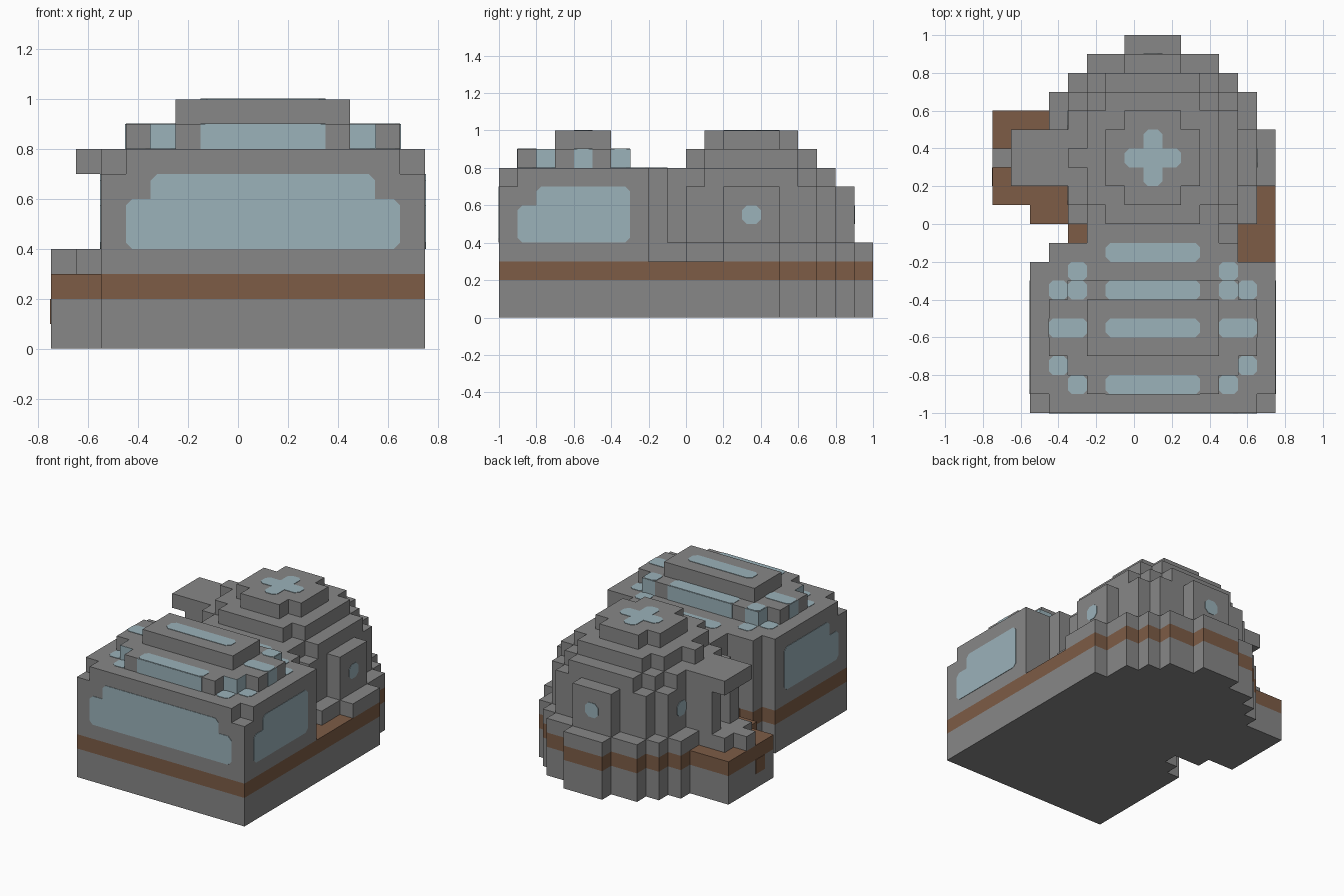
import bpy, bmesh
from mathutils import Vector
from itertools import product

if "Cube" in bpy.data.objects:
    bpy.data.objects.remove(bpy.data.objects["Cube"])


def material(name, rgb):
    m = bpy.data.materials.new(name)
    m.use_nodes = True
    m.diffuse_color = (*rgb, 1)
    bsdf = next(n for n in m.node_tree.nodes if n.type == 'BSDF_PRINCIPLED')
    bsdf.inputs["Base Color"].default_value = (*rgb, 1)
    return m


GREY = material("stone grey", (.242, .242, .242))
BROWN = material("earth brown", (.205, .107, .061))
BLUE = material("pale glass", (.328, .445, .491))

UNIT = 0.1
ORIGIN = Vector((-.75, -1, 0))


def world(p):
    return ORIGIN + Vector(p) * UNIT


def finish(name, bm, mat):
    bmesh.ops.recalc_face_normals(bm, faces=bm.faces)
    mesh = bpy.data.meshes.new(name)
    bm.to_mesh(mesh)
    bm.free()
    mesh.materials.append(mat)
    ob = bpy.data.objects.new(name, mesh)
    bpy.context.collection.objects.link(ob)
    return ob


def box(x0, x1, y0, y1, z0, z1):
    return set(product(range(x0, x1), range(y0, y1), range(z0, z1)))


def blocks(name, cells, mat):
    """Skin a set of grid cells, keeping only the outer faces."""
    bm = bmesh.new()
    verts = {}
    for cell in cells:
        for axis, side in product(range(3), (0, 1)):
            near = list(cell)
            near[axis] += 2 * side - 1
            if tuple(near) in cells:
                continue
            loop = []
            for u, v in ((0, 0), (1, 0), (1, 1), (0, 1)):
                p = list(cell)
                p[axis] += side
                p[(axis + 1) % 3] += u
                p[(axis + 2) % 3] += v
                key = tuple(p)
                if key not in verts:
                    verts[key] = bm.verts.new(world(p))
                loop.append(verts[key])
            bm.faces.new(loop if side else loop[::-1])
    return finish(name, bm, mat)


def panels(name, axis, sign, pos, rects, cut=.25, mat=BLUE):
    """Thin plates with clipped corners on a face normal to the axis."""
    bm = bmesh.new()
    b, c = [a for a in range(3) if a != axis]
    for u0, u1, v0, v1 in rects:
        outline = [(u0 + cut, v0), (u1 - cut, v0), (u1, v0 + cut), (u1, v1 - cut),
                   (u1 - cut, v1), (u0 + cut, v1), (u0, v1 - cut), (u0, v0 + cut)]
        if cut == 0:
            outline = [(u0, v0), (u1, v0), (u1, v1), (u0, v1)]
        loop = []
        for u, v in outline:
            p = [0, 0, 0]
            p[axis], p[b], p[c] = pos, u, v
            loop.append(bm.verts.new(world(p)))
        face = bm.faces.new(loop)
        out = bmesh.ops.extrude_face_region(bm, geom=[face])
        shift = Vector((0, 0, 0))
        shift[axis] = sign * .003
        top = [g for g in out["geom"] if isinstance(g, bmesh.types.BMVert)]
        bmesh.ops.translate(bm, verts=top, vec=shift)
    return finish(name, bm, mat)


# Ground plinth with a brown band on top
PLAN = [(0, 8, 2, 15), (8, 9, 3, 15), (9, 10, 4, 15), (10, 11, 2, 15), (11, 15, 0, 15),
        (15, 16, 0, 14), (16, 17, 3, 14), (17, 18, 4, 13), (18, 19, 5, 12), (19, 20, 7, 10)]


def footprint(z0, z1):
    return set().union(*(box(x0, x1, y0, y1, z0, z1) for y0, y1, x0, x1 in PLAN))


blocks("plinth", footprint(0, 2), GREY)
blocks("plinth_band", footprint(2, 3), BROWN)

# Front hall with its two low front corners, and the link to the dome
hall = box(2, 15, 0, 8, 3, 8) - {(2, 0, 7), (14, 0, 7)}
blocks("hall", hall, GREY)
blocks("link_passage", box(3, 13, 8, 9, 3, 8) | box(5, 12, 9, 10, 3, 8), GREY)

# Stepped lantern on the hall roof
blocks("lantern", box(5, 12, 1, 2, 8, 9) | box(4, 13, 2, 3, 8, 9)
       | box(3, 14, 3, 6, 8, 9) | box(4, 13, 6, 7, 8, 9), GREY)
blocks("lantern_cap", box(5, 12, 3, 6, 9, 10), GREY)

# Dome of stacked discs; the lowest ring is cut back beside the path
CX, CY = 8, 13
RINGS = {3: 38, 4: 27, 5: 27, 6: 27, 7: 20, 8: 13, 9: 5}
dome = set()
for x, y, z in box(0, 15, 8, 20, 3, 10):
    limit = RINGS[z]
    if z == 3 and x < CX and y < 12:
        limit = RINGS[4]
    if (x - CX) ** 2 + (y - CY) ** 2 <= limit:
        dome.add((x, y, z))
blocks("dome", dome, GREY)

# Entrance on the right side: steps, posts and canopy
blocks("door_step", box(1, 2, 12, 15, 3, 4) | box(0, 1, 13, 14, 3, 4), GREY)
blocks("door_posts", box(2, 3, 12, 13, 4, 7) | box(2, 3, 14, 15, 4, 7), GREY)
blocks("door_canopy", box(1, 5, 12, 15, 7, 8) | box(4, 5, 13, 14, 8, 9), GREY)
panels("porch_band_drop", 0, -1, 0, [(12, 13, 1, 2)], 0, BROWN)

# Hall windows
panels("hall_front_window", 1, -1, 0, [(3, 14, 4, 6), (4, 13, 4, 7)])
for side, sign, pos in (("left", 1, 15), ("right", -1, 2)):
    panels(f"hall_{side}_window", 0, sign, pos, [(1, 7, 4, 6), (2, 7, 4, 7)])

# Dome windows and cross-shaped skylight
panels("dome_left_window", 0, 1, 14, [(13, 14, 5, 6)])
panels("dome_back_window", 1, 1, 19, [(8, 9, 5, 6)])
panels("dome_door_windows", 0, -1, 4, [(11, 12, 5, 6), (15, 16, 5, 6)])
panels("dome_skylight", 2, 1, 10, [(7, 10, 13, 14), (8, 9, 12, 15)])

# Lantern glazing on the upright faces
panels("lantern_front_glass", 1, -1, 1, [(6, 11, 8, 9)], 0)
panels("lantern_front_corner_glass", 1, -1, 2, [(4, 5, 8, 9), (12, 13, 8, 9)], 0)
panels("lantern_back_glass", 1, 1, 7, [(6, 11, 8, 9), (4, 5, 8, 9), (12, 13, 8, 9)], 0)
for side, sign, outer, inner in (("left", 1, 14, 13), ("right", -1, 3, 4)):
    panels(f"lantern_{side}_glass", 0, sign, outer, [(4, 5, 8, 9)], 0)
    panels(f"lantern_{side}_corner_glass", 0, sign, inner, [(2, 3, 8, 9), (6, 7, 8, 9)], 0)

# Roof lights, mirrored about the centre line of the hall
panels("cap_skylight", 2, 1, 10, [(6, 11, 4, 5)])
panels("link_skylight", 2, 1, 8, [(6, 11, 8, 9)])


def mirrored(rects):
    return rects + [(17 - x1, 17 - x0, y0, y1) for x0, x1, y0, y1 in rects]


panels("lantern_skylights", 2, 1, 9,
       [(6, 11, 1, 2), (6, 11, 6, 7)] + mirrored([(3, 5, 4, 5), (4, 5, 6, 7)]), .2)
panels("deck_skylights", 2, 1, 8,
       mirrored([(3, 4, 2, 3), (4, 5, 1, 2), (3, 4, 6, 7), (4, 5, 7, 8)]), .2)
